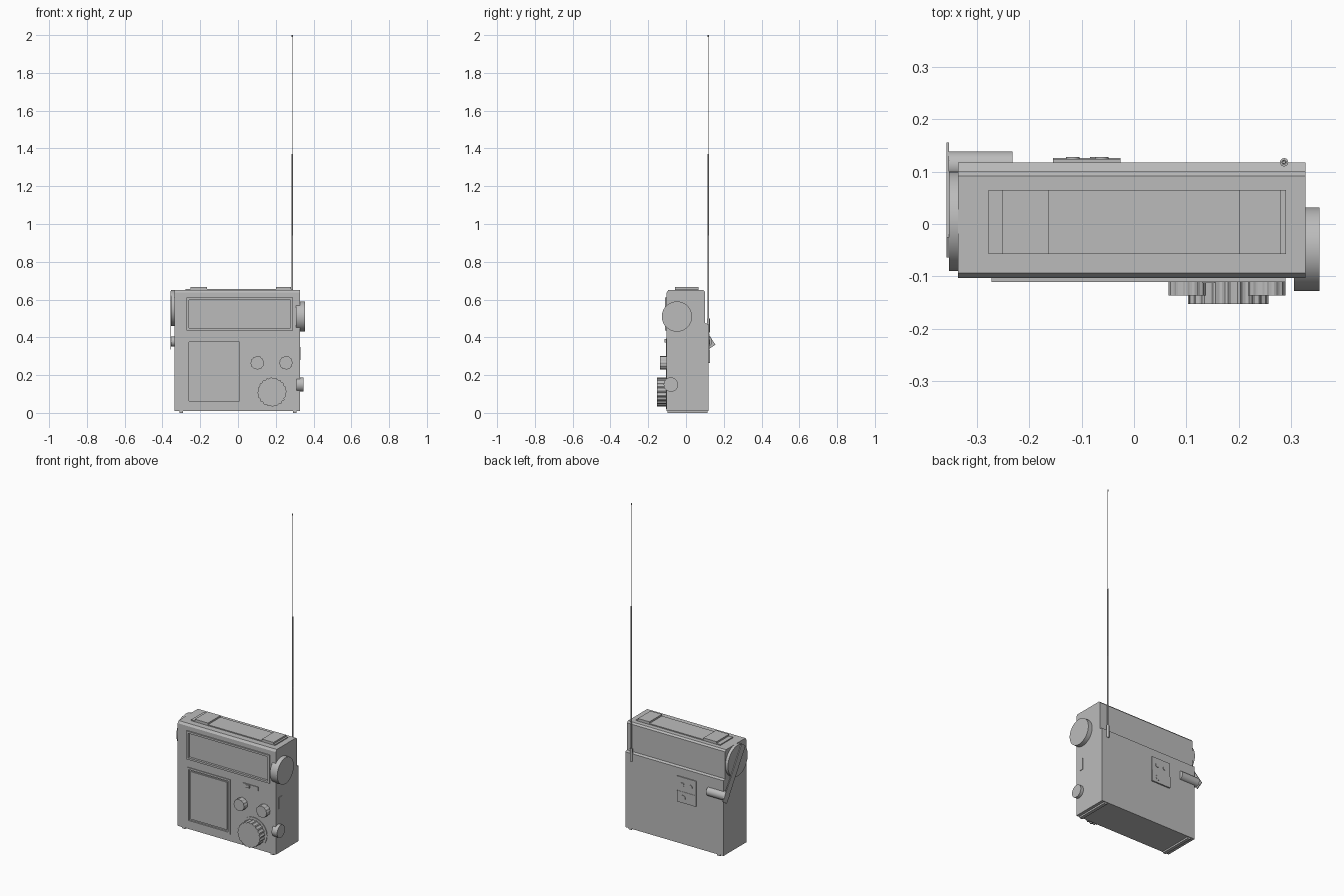
import bpy, bmesh, math
from mathutils import Matrix, Vector

old = bpy.data.objects.get("Cube")
if old:
    bpy.data.objects.remove(old, do_unlink=True)

grey = bpy.data.materials.new("plain grey")
grey.use_nodes = True
GREY = (0.5, 0.5, 0.5, 1)
grey.diffuse_color = GREY
grey.node_tree.nodes["Principled BSDF"].inputs["Base Color"].default_value = GREY


def finish(name, bm, smooth=False):
    bmesh.ops.recalc_face_normals(bm, faces=bm.faces)
    mesh = bpy.data.meshes.new(name)
    bm.to_mesh(mesh)
    bm.free()
    mesh.materials.append(grey)
    ob = bpy.data.objects.new(name, mesh)
    bpy.context.scene.collection.objects.link(ob)
    if smooth:
        bpy.ops.object.select_all(action='DESELECT')
        ob.select_set(True)
        bpy.context.view_layer.objects.active = ob
        bpy.ops.object.shade_smooth_by_angle(angle=math.radians(35))
    return ob


def box(name, x, y, z):
    """Box from three (low, high) ranges."""
    bm = bmesh.new()
    bmesh.ops.create_cube(bm, size=1)
    size = [r[1] - r[0] for r in (x, y, z)]
    mid = [(r[0] + r[1]) / 2 for r in (x, y, z)]
    bmesh.ops.transform(bm, verts=bm.verts,
                        matrix=Matrix.Translation(mid) @ Matrix.Diagonal(size + [1]))
    return finish(name, bm)


def rod(name, start, end, r1, r2=None, sides=48):
    """Round part between two points."""
    a, b = Vector(start), Vector(end)
    turn = (b - a).to_track_quat('Z', 'Y').to_matrix().to_4x4()
    bm = bmesh.new()
    bmesh.ops.create_cone(bm, cap_ends=True, segments=sides, radius1=r1,
                          radius2=r1 if r2 is None else r2, depth=(b - a).length,
                          matrix=Matrix.Translation((a + b) / 2) @ turn)
    return finish(name, bm, True)


def fluted_knob(name, x, z, r, y_front, flutes):
    """Front knob with alternating ridges round its side."""
    bm = bmesh.new()
    ring = []
    for i in range(flutes * 4):
        rad = r if i % 4 < 2 else r * 0.94
        a = math.tau * i / (flutes * 4)
        ring.append(bm.verts.new((x + rad * math.cos(a), FRONT + 0.01, z + rad * math.sin(a))))
    face = bm.faces.new(ring)
    new = bmesh.ops.extrude_face_region(bm, geom=[face])["geom"]
    bmesh.ops.translate(bm, verts=[v for v in new if isinstance(v, bmesh.types.BMVert)],
                        vec=(0, y_front - FRONT - 0.01, 0))
    return finish(name, bm)


def cut(target, cutter):
    mod = target.modifiers.new("pocket", 'BOOLEAN')
    mod.operation = 'DIFFERENCE'
    mod.solver = 'EXACT'
    mod.object = cutter
    cutter.hide_render = True
    cutter.hide_viewport = True
    cutter.display_type = 'WIRE'


FRONT, BACK, STEP = -0.103, 0.118, 0.101
LEFT, RIGHT = 0.328, -0.336

# Case: side profile with bevelled top and stepped back, extruded across
profile = [(FRONT, 0.01), (BACK, 0.01), (BACK, 0.47), (STEP, 0.475), (STEP, 0.64),
           (0.092, 0.65), (-0.094, 0.65), (FRONT, 0.637)]
bm = bmesh.new()
side = bm.faces.new([bm.verts.new((RIGHT, y, z)) for y, z in profile])
geom = bmesh.ops.extrude_face_region(bm, geom=[side])["geom"]
bmesh.ops.translate(bm, verts=[v for v in geom if isinstance(v, bmesh.types.BMVert)],
                    vec=(LEFT - RIGHT, 0, 0))
case = finish("case", bm)


def window(name, x, z, proud, rim, depth):
    """Raised rim round a sunken front panel."""
    frame = box(name + "_frame", x, (FRONT - proud, FRONT + 0.005), z)
    hole = box(name + "_cutter", (x[0] + rim, x[1] - rim), (FRONT - 0.05, FRONT + depth),
               (z[0] + rim, z[1] - rim))
    cut(frame, hole)
    cut(case, hole)


window("display", (-0.272, 0.29), (0.437, 0.61), 0.008, 0.012, 0.006)
window("speaker", (-0.272, 0.02), (0.052, 0.387), 0.004, 0.012, 0.006)
box("speaker_panel", (-0.25, -0.002), (FRONT - 0.001, FRONT + 0.01), (0.074, 0.365))

# Front controls
for name, x in (("tone_knob", 0.102), ("volume_knob", 0.254)):
    fluted_knob(name, x, 0.265, 0.036, -0.137, 12)
rod("dial_ring", (0.18, FRONT + 0.01, 0.11), (0.18, FRONT - 0.004, 0.11), 0.09)
fluted_knob("tuning_dial", 0.18, 0.11, 0.077, -0.153, 20)
box("slider_track", (0.107, 0.21), (FRONT - 0.004, FRONT + 0.01), (0.37, 0.393))
box("slider_tab", (0.13, 0.155), (FRONT - 0.01, FRONT), (0.373, 0.39))

# Left side knobs and switch
rod("side_dial", (0.306, -0.048, 0.51), (0.355, -0.048, 0.51), 0.08, sides=64)
rod("side_knob", (0.31, -0.08, 0.15), (0.347, -0.08, 0.15), 0.038)
box("side_switch", (0.31, 0.331), (-0.075, -0.045), (0.28, 0.35))

# Top panel with raised ends
box("top_panel", (-0.278, 0.291), (-0.057, 0.065), (0.64, 0.656))
for name, x in (("top_pad_right", (-0.252, -0.163)), ("top_pad_left", (0.202, 0.28))):
    box(name, x, (-0.057, 0.065), (0.645, 0.666))

# Winding crank on the right side
rod("crank_disc", (-0.33, 0.005, 0.555), (-0.354, 0.005, 0.555), 0.095, sides=64)
bm = bmesh.new()
bmesh.ops.create_cube(bm, size=1)
bmesh.ops.transform(bm, verts=bm.verts, matrix=Matrix.Translation((-0.356, 0.046, 0.491))
                    @ Matrix.Rotation(math.radians(32.5), 4, 'X')
                    @ Matrix.Diagonal((0.005, 0.045, 0.338, 1)))
finish("crank_arm", bm)
rod("crank_grip", (-0.355, 0.112, 0.378), (-0.232, 0.112, 0.378), 0.027)

# Socket plate on the back
socket = box("socket_plate", (-0.155, -0.026), (BACK - 0.005, 0.124), (0.265, 0.42))
box("socket_cover", (-0.155, -0.026), (BACK, 0.126), (0.265, 0.333))
for i, (x, z, r) in enumerate(((-0.062, 0.375, 0.013), (-0.117, 0.375, 0.013),
                               (-0.068, 0.297, 0.016))):
    rod(f"socket_{i + 1}", (x, BACK, z), (x, 0.128, z), r, sides=24)

# Telescopic aerial
AX, AY = 0.287, 0.118
rod("aerial_pivot", (AX, AY, 0.425), (AX, AY, 0.5), 0.008, sides=16)
sections = [(0.5, 0.94, 0.005), (0.94, 1.37, 0.0035), (1.37, 1.99, 0.002), (1.99, 2.0, 0.003)]
for i, (low, high, r) in enumerate(sections):
    rod(f"aerial_section_{i + 1}", (AX, AY, low), (AX, AY, high), r, sides=12)

# Underside feet
for name, x in (("foot_right", -0.3), ("foot_left", 0.3)):
    box(name, (x - 0.01, x + 0.01), (FRONT + 0.005, BACK - 0.005), (0, 0.012))
